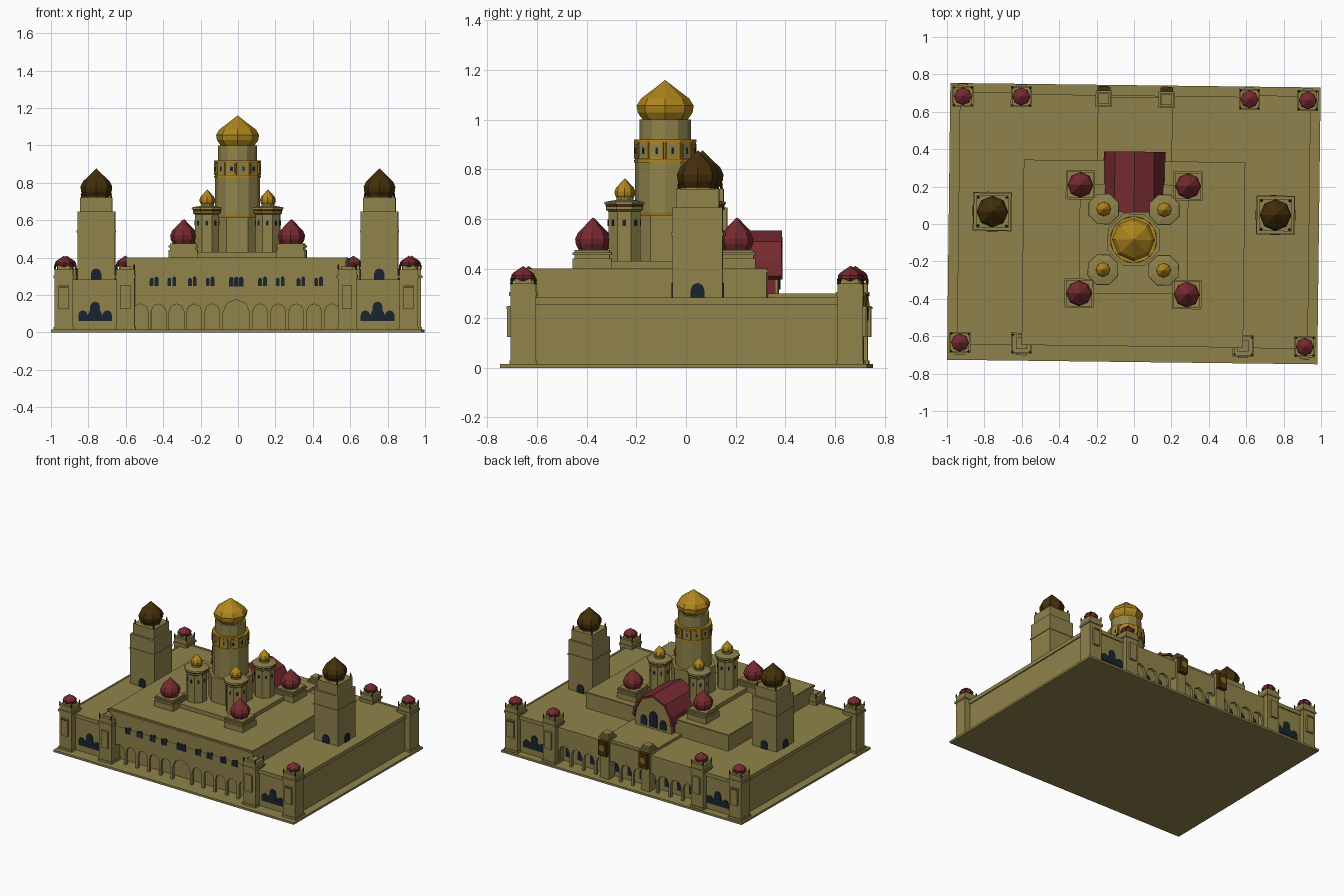
import bpy, bmesh, math
from mathutils import Matrix, Vector

if "Cube" in bpy.data.objects:
    bpy.data.objects.remove(bpy.data.objects["Cube"])

def material(name, c):
    m = bpy.data.materials.new(name)
    m.diffuse_color = (*c, 1)
    m.use_nodes = True
    m.node_tree.nodes["Principled BSDF"].inputs["Base Color"].default_value = m.diffuse_color
    return m

STONE = material("khaki stone", (0.275, 0.226, 0.070))
GOLD = material("gold", (0.430, 0.235, 0.012))
OCHRE = material("ochre trim", (0.26, 0.140, 0.014))
RED = material("dark red", (0.175, 0.023, 0.028))
BROWN = material("dark brown", (0.058, 0.028, 0.003))
BLUE = material("dark blue glass", (0.010, 0.018, 0.030))

# whole model sits very slightly turned on its grid
PLACE = Matrix.Translation((-0.001, 0.002, 0)) @ Matrix.Rotation(math.radians(-0.7), 4, 'Z')

def finish(name, bm, mat):
    bmesh.ops.recalc_face_normals(bm, faces=bm.faces)
    me = bpy.data.meshes.new(name)
    bm.to_mesh(me)
    bm.free()
    me.transform(PLACE)
    me.materials.append(mat)
    ob = bpy.data.objects.new(name, me)
    bpy.context.collection.objects.link(ob)
    return ob

def box(name, x0, x1, y0, y1, z0, z1, mat=STONE):
    bm = bmesh.new()
    s = Matrix.Diagonal((x1 - x0, y1 - y0, z1 - z0, 1))
    c = Matrix.Translation(((x0 + x1) / 2, (y0 + y1) / 2, (z0 + z1) / 2))
    bmesh.ops.create_cube(bm, size=1, matrix=c @ s)
    return finish(name, bm, mat)

def block(name, x, y, h, z0, z1, mat=STONE):
    return box(name, x - h, x + h, y - h, y + h, z0, z1, mat)

def lathe(name, x, y, profile, mat, n=8, turn=0.0):
    """Turned part: profile is a list of (radius, z)."""
    bm = bmesh.new()
    rings = []
    for r, z in profile:
        if r == 0:
            rings.append([bm.verts.new((x, y, z))] * n)
        else:
            rings.append([bm.verts.new((x + r * math.cos(turn + 2 * math.pi * i / n),
                                        y + r * math.sin(turn + 2 * math.pi * i / n), z)) for i in range(n)])
    for a, b in zip(rings, rings[1:]):
        for i in range(n):
            j = (i + 1) % n
            vs = list(dict.fromkeys((a[i], a[j], b[j], b[i])))
            bm.faces.new(vs)
    for ring in (rings[0], rings[-1]):
        if ring[0] is not ring[1]:
            bm.faces.new(ring)
    return finish(name, bm, mat)

def onion(name, x, y, r, z0, h, mat):
    prof = [(0.76, 0), (0.96, 0.2), (1, 0.37), (0.84, 0.55), (0.38, 0.79), (0, 1)]
    return lathe(name, x, y, [(r * a, z0 + h * b) for a, b in prof], mat)

def prism(name, pts, x, y, depth, mat=STONE, ang=0):
    """Outline in (u, z) facing -y, turned by ang, pushed outwards by depth."""
    bm = bmesh.new()
    f = bm.faces.new([bm.verts.new((u, 0, z)) for u, z in pts])
    r = bmesh.ops.extrude_face_region(bm, geom=[f], use_keep_orig=True)
    bmesh.ops.translate(bm, verts=[v for v in r['geom'] if isinstance(v, bmesh.types.BMVert)], vec=(0, -depth, 0))
    bm.transform(Matrix.Translation((x, y, 0)) @ Matrix.Rotation(ang, 4, 'Z'))
    return finish(name, bm, mat)

def arch(c, w, z0, h, n=4):
    r = min(w / 2, h * 0.6)
    return [(c - w / 2, z0)] + [(c - w / 2 * math.cos(math.pi * i / n), z0 + h - r + r * math.sin(math.pi * i / n))
                                for i in range(n + 1)] + [(c + w / 2, z0)]

def window(name, x, y, w, z0, h, ang=0, mat=BLUE, t=0.006):
    return prism(name, arch(0, w, z0, h), x, y, t, mat, ang)

def around(cx, cy, r, ang):
    return cx + r * math.sin(ang), cy - r * math.cos(ang)

def pinnacles(name, x, y, h, z, s):
    for i in (-1, 1):
        for j in (-1, 1):
            lathe(name, x + i * h, y + j * h, [(s, z), (s * 0.7, z + 2.5 * s), (s, z + 3 * s), (0, z + 5.5 * s)], BROWN, 6)

PI = math.pi
FRONT, BACK = -0.65, 0.685

# plinth and fortress body
box("plinth", -0.99, 0.99, -0.74, 0.74, 0, 0.015)
box("body", -0.93, 0.93, -0.59, 0.625, 0.01, 0.28)
for y0, y1 in ((FRONT, -0.58), (0.61, BACK)):
    box("upper_wall", -0.6, 0.6, y0, y1, 0.18, 0.28)
    for s in (-1, 1):
        a, b = sorted((s * 0.56, s * 0.93))
        box("wing_wall", a, b, y0, y1, 0.01, 0.28)
for s in (-1, 1):
    a, b = sorted((s * 0.925, s * 0.938))
    box("side_ledge", a, b, FRONT, BACK, 0.255, 0.283)
    a, b = sorted((s * 0.6, s * 0.93))
    box("front_ledge", a, b, FRONT - 0.008, FRONT + 0.01, 0.255, 0.283)
    box("back_ledge", a, b, BACK - 0.01, BACK + 0.008, 0.255, 0.283)
box("raised_terrace", -0.2, 0.2, 0.3, 0.675, 0.27, 0.30)

# arcades front (wide middle bay) and back (even bays)
front_bays = [(0, 0.16, 0.165)] + [(s * (0.128 + 0.096 * i), 0.096, 0.142) for i in range(5) for s in (-1, 1)]
back_bays = [(0.102 * i, 0.102, 0.142) for i in range(-5, 6)]
for bays, y, ang in ((front_bays, FRONT + 0.02, 0), (back_bays, BACK - 0.02, PI)):
    for c, w, h in bays:
        a, b = c - w / 2, c + w / 2
        pts = [(b, 0.01), (b, 0.18), (a, 0.18), (a, 0.01)] + arch(c, w - 0.018, 0.01, h)
        prism("arcade_bay", pts, 0, y, 0.02, STONE, ang)
for c, w, h in back_bays:
    window("back_arcade_window", c, 0.625, 0.06, 0.05, 0.085, PI)

# wing windows
for s in (-1, 1):
    for y, ang in ((FRONT, 0), (BACK, PI)):
        for dx, w, h in ((-0.065, 0.05, 0.058), (0, 0.084, 0.065), (0, 0.052, 0.105), (0.065, 0.05, 0.058)):
            window("wing_window", s * 0.755 + dx, y, w, 0.06, h, ang)

# corner and gate turrets
for sx in (-1, 1):
    for x, y, dome in ((0.922, 0.67, 1), (0.61, 0.672, 1), (0.922, -0.647, 1), (0.593, -0.647, 0)):
        x *= sx
        block("turret_shaft", x, y, 0.05, 0.01, 0.34)
        block("turret_foot", x, y, 0.055, 0.01, 0.03)
        block("turret_cornice", x, y, 0.056, 0.29, 0.305)
        if dome:
            block("turret_drum", x, y, 0.034, 0.33, 0.358)
            onion("turret_dome", x, y, 0.048, 0.35, 0.06, RED)
        else:
            block("turret_cap", x, y, 0.03, 0.33, 0.352)
        pinnacles("turret_pinnacle", x, y, 0.047, 0.335, 0.006)
        ang = 0 if y < 0 else PI
        d = -1 if y < 0 else 1
        box("turret_panel", x - 0.027, x + 0.027, *sorted((y + d * 0.045, y + d * 0.064)), 0.125, 0.25)
        if abs(x) > 0.9:
            box("panel_red_hood", x - 0.024, x + 0.024, *sorted((y + d * 0.05, y + d * 0.067)), 0.238, 0.246, RED)

# central block with window row
box("central_block", -0.587, 0.587, -0.648, 0.33, 0.27, 0.40)
box("block_cornice", -0.592, 0.592, -0.656, 0.335, 0.385, 0.397)
for s in (-1, 1):
    for x in (0.14, 0.235, 0.345, 0.44):
        for dx, h in ((-0.013, 0.045), (0.013, 0.052)):
            window("front_window", s * x + dx, FRONT + 0.002, 0.02, 0.247, h, 0, BLUE, 0.006)
for dx in (-0.026, 0, 0.026):
    window("centre_window", dx, FRONT + 0.002, 0.024, 0.245, 0.053, 0, BLUE, 0.006)

# tall side towers with brown domes
for s in (-1, 1):
    x, y = s * 0.757, 0.055
    block("tower_shaft", x, y, 0.1, 0.27, 0.645)
    block("tower_band", x, y, 0.104, 0.533, 0.545)
    block("tower_top", x, y, 0.086, 0.64, 0.72)
    pinnacles("tower_pinnacle", x, y, 0.076, 0.715, 0.007)
    lathe("tower_drum", x, y, [(0.07, 0.71), (0.065, 0.735)], STONE)
    onion("tower_dome", x, y, 0.085, 0.722, 0.155, BROWN)
    for k in range(4):
        px, py = around(x, y, 0.1, k * PI / 2)
        window("tower_window", px, py, 0.055, 0.28, 0.062, k * PI / 2)

# second tier and red domes at its corners
CY = -0.086
box("second_tier", -0.29, 0.29, -0.375, 0.21, 0.39, 0.43)
for sx in (-1, 1):
    for sy in (-1, 1):
        x, y = sx * 0.288, CY + sy * 0.29
        block("dome_pedestal", x, y, 0.078, 0.39, 0.44)
        block("dome_pedestal_step", x, y, 0.07, 0.43, 0.475)
        block("dome_pedestal_lip", x, y, 0.078, 0.455, 0.465)
        onion("red_dome", x, y, 0.069, 0.47, 0.135, RED)
        # golden-domed turrets beside the great tower
        x, y = sx * 0.162, CY + sy * 0.162
        t = PI / 8
        lathe("minor_shaft", x, y, [(0.07, 0.43), (0.07, 0.63), (0.08, 0.637), (0.08, 0.647)], STONE, 8, t)
        lathe("minor_trim", x, y, [(0.08, 0.647), (0.083, 0.66)], BROWN, 8, t)
        lathe("minor_roof", x, y, [(0.088, 0.66), (0.086, 0.668), (0.06, 0.673), (0.036, 0.676), (0.034, 0.69)], STONE, 8, t)
        onion("minor_dome", x, y, 0.04, 0.68, 0.083, GOLD)
        for k in range(8):
            px, py = around(x, y, 0.0645, k * PI / 4)
            window("minor_window", px, py, 0.013, 0.572, 0.026, k * PI / 4, BLUE, 0.003)

# great tower with ring of framed panels
lathe("tower_core", 0, CY, [(0.15, 0.40), (0.15, 0.615)], STONE, 8, PI / 8)
lathe("core_skirt", 0, CY, [(0.124, 0.612), (0.119, 0.635)], OCHRE, 12)
lathe("great_shaft", 0, CY, [(0.121, 0.40), (0.121, 0.84)], STONE, 12)
lathe("panel_ring", 0, CY, [(0.122, 0.835), (0.122, 0.915)], OCHRE, 12)
for z in (0.827, 0.91):
    lathe("ring_ledge", 0, CY, [(0.126, z), (0.126, z + 0.01)], GOLD, 12)
lathe("great_drum", 0, CY, [(0.104, 0.91), (0.104, 1.0)], STONE, 12)
onion("great_dome", 0, CY, 0.115, 0.995, 0.165, GOLD)
for k in range(12):
    a = (k + 0.5) * PI / 6
    px, py = around(0, CY, 0.1165, a)
    prism("ring_frame", [(-0.026, 0.841), (0.026, 0.841), (0.026, 0.909), (-0.026, 0.909)], px, py, 0.006, GOLD, a)
    prism("ring_panel", [(-0.019, 0.849), (0.019, 0.849), (0.019, 0.902), (-0.019, 0.902)], px, py, 0.008, STONE, a)
    window("ring_window", px, py, 0.011, 0.862, 0.026, a, BLUE, 0.0095)

# rear hall with curved red roof
box("hall_body", -0.148, 0.148, 0.05, 0.366, 0.29, 0.40, RED)
box("hall_end_wall", -0.149, 0.149, 0.36, 0.371, 0.29, 0.40)
roof = [(-0.165, 0.37), (-0.155, 0.43), (-0.105, 0.51), (0, 0.553), (0.105, 0.51), (0.155, 0.43), (0.165, 0.37)]
inner = [(u * 0.9, z - 0.014) for u, z in roof]
prism("hall_gable", inner, 0, 0.06, 0.311, STONE, PI)
prism("hall_roof", roof + inner[::-1], 0, 0.06, 0.325, RED, PI)
for dx, w, h in ((-0.08, 0.05, 0.07), (0, 0.066, 0.115), (0.08, 0.05, 0.07)):
    window("hall_window", dx, 0.371, w, 0.315, h, PI)

# rear gate pillars with round dials
for s in (-1, 1):
    x, y = s * 0.168, 0.665
    block("gate_pillar", x, y, 0.036, 0.01, 0.33)
    block("gate_pillar_lip", x, y, 0.044, 0.305, 0.318)
    block("gate_pillar_cap", x, y, 0.028, 0.33, 0.345)
    box("dial_case", x - 0.034, x + 0.034, y + 0.03, y + 0.065, 0.19, 0.30, BROWN)
    dial = [(0.024 * math.cos(i * PI / 6), 0.25 + 0.024 * math.sin(i * PI / 6)) for i in range(12)]
    prism("dial_face", dial, x, y + 0.065, 0.004, OCHRE, PI)
